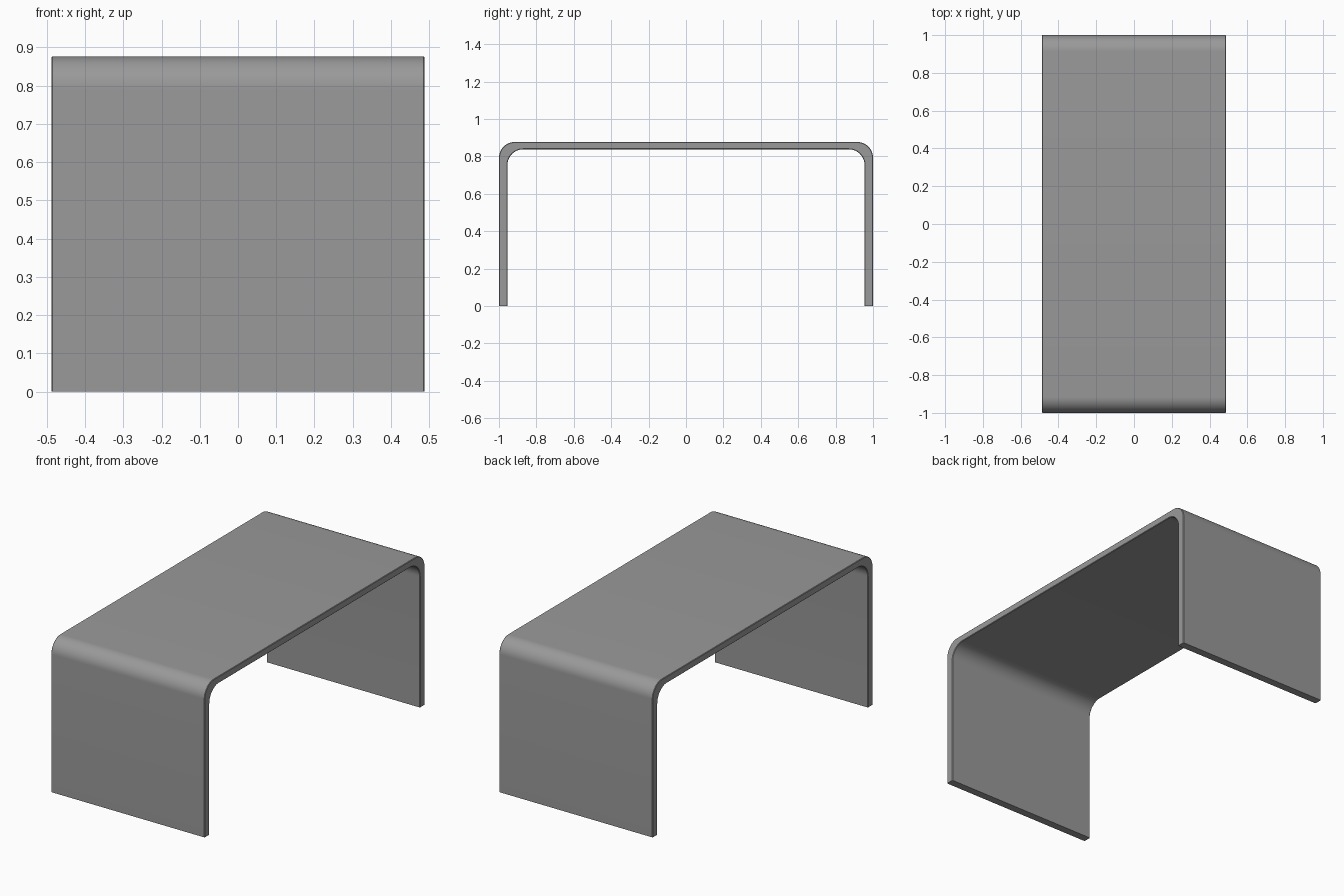
import bpy, bmesh
from math import sin, cos, pi

if "Cube" in bpy.data.objects:
    bpy.data.objects.remove(bpy.data.objects["Cube"])

HALF_W, HEIGHT = 0.488, 0.877
LEG_T, TOP_T = 0.045, 0.039
STEPS = 12


def half_profile(y, z, r):
    """Leg foot up to the rounded corner, on the +y side."""
    arc = [(y - r + r * cos(a), z - r + r * sin(a))
           for a in (i * pi / 2 / STEPS for i in range(STEPS + 1))]
    return [(y, 0.0)] + arc


def arch(y, z, r):
    """Full arch from the +y foot over to the -y foot."""
    half = half_profile(y, z, r)
    return half + [(-py, pz) for py, pz in reversed(half)]


# Bent sheet: outer and inner arches joined into a strip with thickness
outer = arch(1.0, HEIGHT, 0.085)
inner = arch(1.0 - LEG_T, HEIGHT - TOP_T, 0.085)
bm = bmesh.new()
rings = [[bm.verts.new(p) for p in ((HALF_W, *o), (-HALF_W, *o), (-HALF_W, *i), (HALF_W, *i))]
         for o, i in zip(outer, inner)]
for a, b in zip(rings, rings[1:]):
    for k in range(4):
        n = (k + 1) % 4
        bm.faces.new((a[k], a[n], b[n], b[k]))
bm.faces.new(rings[0])
bm.faces.new(rings[-1])

# Slightly eased long side edges, a single chamfer so the faces stay flat
rims = [bm.edges.get((a[k], b[k])) for a, b in zip(rings, rings[1:]) for k in range(4)]
bmesh.ops.bevel(bm, geom=rims, offset=0.003, segments=1, profile=0.5, affect='EDGES')
bmesh.ops.recalc_face_normals(bm, faces=bm.faces)

mesh = bpy.data.meshes.new("bent_table")
bm.to_mesh(mesh)
bm.free()
table = bpy.data.objects.new("bent_table", mesh)
bpy.context.collection.objects.link(table)

# Dark grey sheet
grey = bpy.data.materials.new("dark_grey")
grey.diffuse_color = (0.32, 0.32, 0.32, 1.0)
grey.use_nodes = True
grey.node_tree.nodes["Principled BSDF"].inputs["Base Color"].default_value = grey.diffuse_color
mesh.materials.append(grey)

bpy.context.view_layer.objects.active = table
table.select_set(True)
bpy.ops.object.shade_smooth_by_angle(angle=pi / 7)
